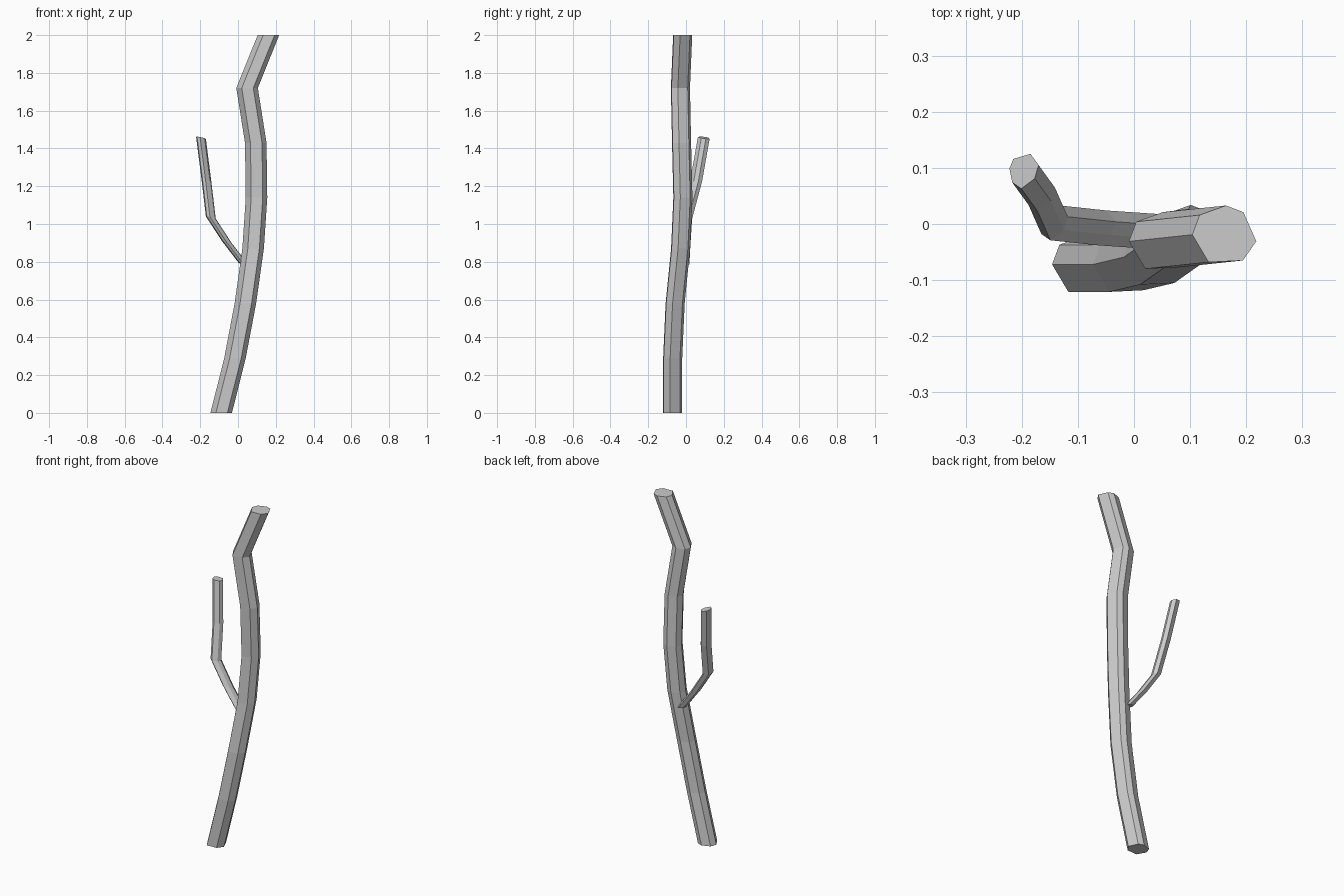
import bpy, bmesh
from mathutils import Vector

if "Cube" in bpy.data.objects:
    bpy.data.objects.remove(bpy.data.objects["Cube"])


def swept_limb(name, path, section, tilt=(0.0, 0.0)):
    """Carry one irregular cross-section along a path and cap both ends."""
    bm = bmesh.new()
    rings = []
    for p in path:
        rings.append([bm.verts.new(Vector(p) + Vector((x, y, tilt[0] * x + tilt[1] * y)))
                      for x, y in section])
    n = len(section)
    for lower, upper in zip(rings, rings[1:]):
        for i in range(n):
            j = (i + 1) % n
            bm.faces.new((lower[i], lower[j], upper[j], upper[i]))
    bm.faces.new(rings[0][::-1])
    bm.faces.new(rings[-1])
    bmesh.ops.recalc_face_normals(bm, faces=bm.faces)
    mesh = bpy.data.meshes.new(name)
    bm.to_mesh(mesh)
    bm.free()
    obj = bpy.data.objects.new(name, mesh)
    bpy.context.collection.objects.link(obj)
    return obj


# Main stem: seven-sided, bending right, back left, then right again
stem_section = [(-.056, 0), (-.027, -.049), (.034, -.046), (.058, -.012),
                (.035, .040), (.004, .052), (-.043, .035)]
stem_path = [(-.09, -.072, 0), (-.017, -.072, .29), (.038, -.059, .58),
             (.079, -.030, .87), (.097, -.018, 1.14), (.093, -.025, 1.43),
             (.047, -.031, 1.72), (.16, -.019, 2)]
swept_limb("main_stem", stem_path, stem_section)

# Thin side twig leaving the stem on the left and curving upwards
twig_section = [(-.025, .004), (-.020, -.021), (-.004, -.032), (.020, -.014),
                (.027, .010), (.0125, .030), (-.018, .021)]
twig_path = [(.028, -.012, .79), (-.06, -.006, .905), (-.145, .003, 1.035),
             (-.168, .055, 1.23), (-.197, .095, 1.457)]
swept_limb("side_twig", twig_path, twig_section, tilt=(-.2, -.1))
